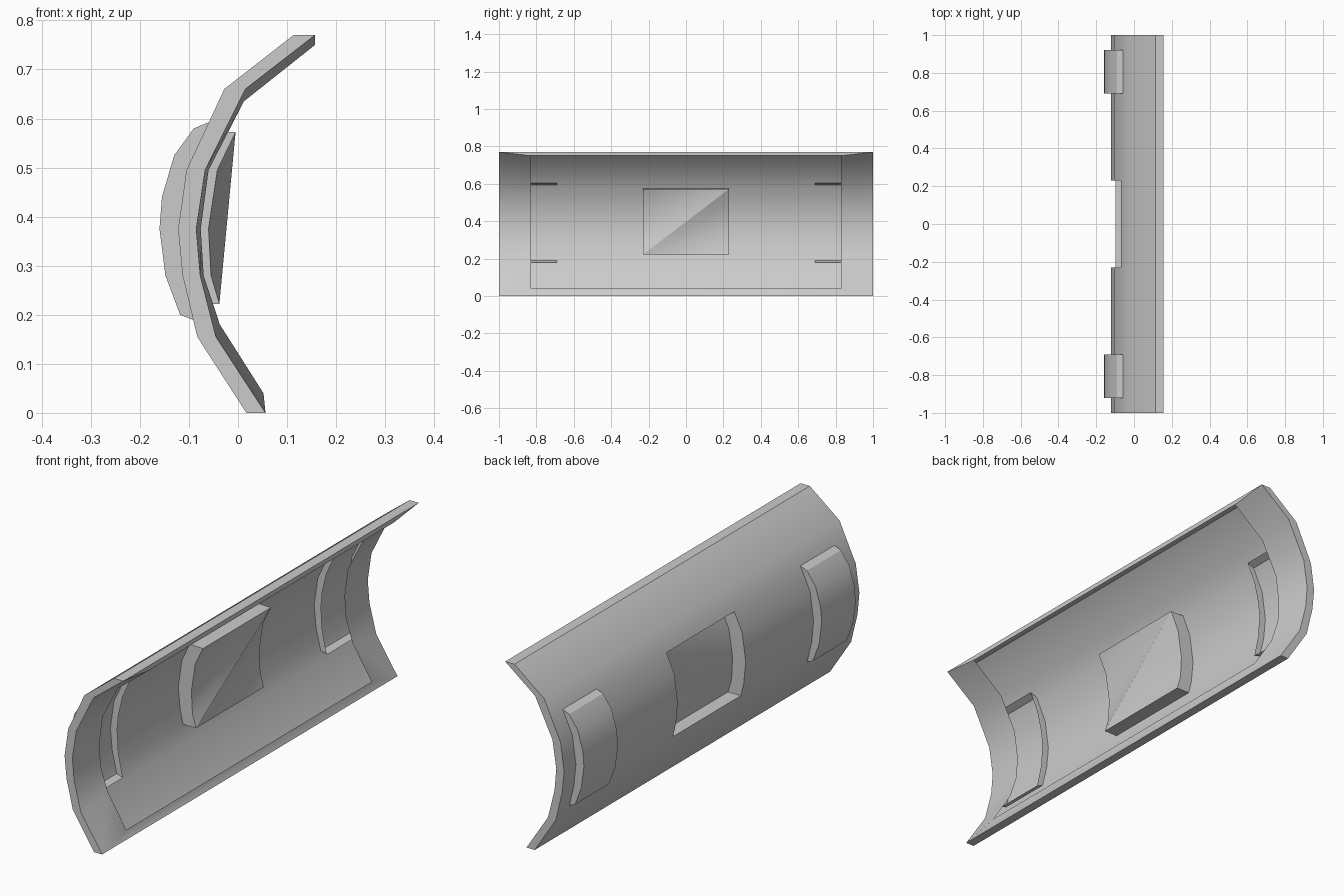
import bpy, bmesh, math

cube = bpy.data.objects.get("Cube")
if cube:
    bpy.data.objects.remove(cube, do_unlink=True)

grey = bpy.data.materials.new("plain grey")
grey.use_nodes = True
COLOR = (0.6, 0.6, 0.6, 1)
grey.diffuse_color = COLOR
grey.node_tree.nodes["Principled BSDF"].inputs["Base Color"].default_value = COLOR


def row(bm, y, profile):
    return [bm.verts.new((x, y, z)) for x, z in profile]


def strip(bm, a, b):
    """Quads between two equal rows of vertices."""
    for i in range(len(a) - 1):
        bm.faces.new((a[i], a[i + 1], b[i + 1], b[i]))


def finish(name, bm):
    bmesh.ops.recalc_face_normals(bm, faces=bm.faces)
    mesh = bpy.data.meshes.new(name)
    bm.to_mesh(mesh)
    bm.free()
    obj = bpy.data.objects.new(name, mesh)
    bpy.context.collection.objects.link(obj)
    mesh.materials.append(grey)
    bpy.ops.object.select_all(action='DESELECT')
    obj.select_set(True)
    bpy.context.view_layer.objects.active = obj
    bpy.ops.object.shade_smooth_by_angle(angle=math.radians(30))
    return obj


# Profiles as (x, z), from bottom to top
outer = [(.017, 0), (-.083, .155), (-.099, .222), (-.113, .28), (-.122, .375),
         (-.105, .495), (-.068, .574), (-.028, .66), (.113, .77)]
lip_end = [(.056, 0), (-.045, .155), (-.077, .28), (-.085, .375),
           (-.067, .495), (.015, .66), (.157, .77)]
lip_mid = [(.052, .04), (-.037, .18), (-.07, .28), (-.076, .375),
           (-.06, .495), (.012, .635), (.157, .75)]
arc = [(-.038, .222), (-.055, .28), (-.06, .375), (-.042, .495), (-.005, .572)]
HOLE = slice(2, 7)

# Hollow curved panel: outer skin with a window in the middle
bm = bmesh.new()
cols = [row(bm, y, outer) for y in (-1, -.23, .23, 1)]
strip(bm, cols[0], cols[1])
strip(bm, cols[2], cols[3])
strip(bm, cols[1][:3], cols[2][:3])
strip(bm, cols[1][6:], cols[2][6:])

# Rim turned inwards around the open back
ends = [row(bm, y, lip_end) for y in (-1, 1)]
mids = [row(bm, y, lip_mid) for y in (-.83, .83)]
for e, m, skin in zip(ends, mids, (cols[0], cols[3])):
    strip(bm, e, m)
    bm.faces.new(skin + e[::-1])
for k in (0, -1):
    bm.faces.new((ends[0][k], ends[1][k], mids[1][k], mids[0][k]))
    bm.faces.new([c[k] for c in cols] + [ends[1][k], ends[0][k]])

# Centre pocket pushed inwards, its floor folded along the diagonal
left, right = row(bm, -.23, arc), row(bm, .23, arc)
rim_left, rim_right = cols[1][HOLE], cols[2][HOLE]
strip(bm, rim_left, left)
strip(bm, rim_right, right)
for k in (0, -1):
    bm.faces.new((rim_left[k], rim_right[k], right[k], left[k]))
for i in range(len(arc) - 1):
    bm.faces.new((left[i], left[i + 1], right[-1]))
    bm.faces.new((right[i], right[i + 1], left[0]))
finish("curved_panel", bm)

# Raised bands: open-backed boxes whose walls reach through the skin
band_front = [(-.118, .2), (-.148, .28), (-.16, .375), (-.155, .44),
              (-.13, .525), (-.09, .58)]
band_back = [(-.063, .178), (-.084, .28), (-.09, .375), (-.084, .44),
             (-.064, .525), (-.028, .605)]
for side, name in ((-1, "front_band"), (1, "back_band")):
    bm = bmesh.new()
    near, far = row(bm, side * .69, band_front), row(bm, side * .92, band_front)
    near_back, far_back = row(bm, side * .69, band_back), row(bm, side * .92, band_back)
    strip(bm, near, far)
    strip(bm, near, near_back)
    strip(bm, far, far_back)
    for k in (0, -1):
        bm.faces.new((near[k], far[k], far_back[k], near_back[k]))
    finish(name, bm)
